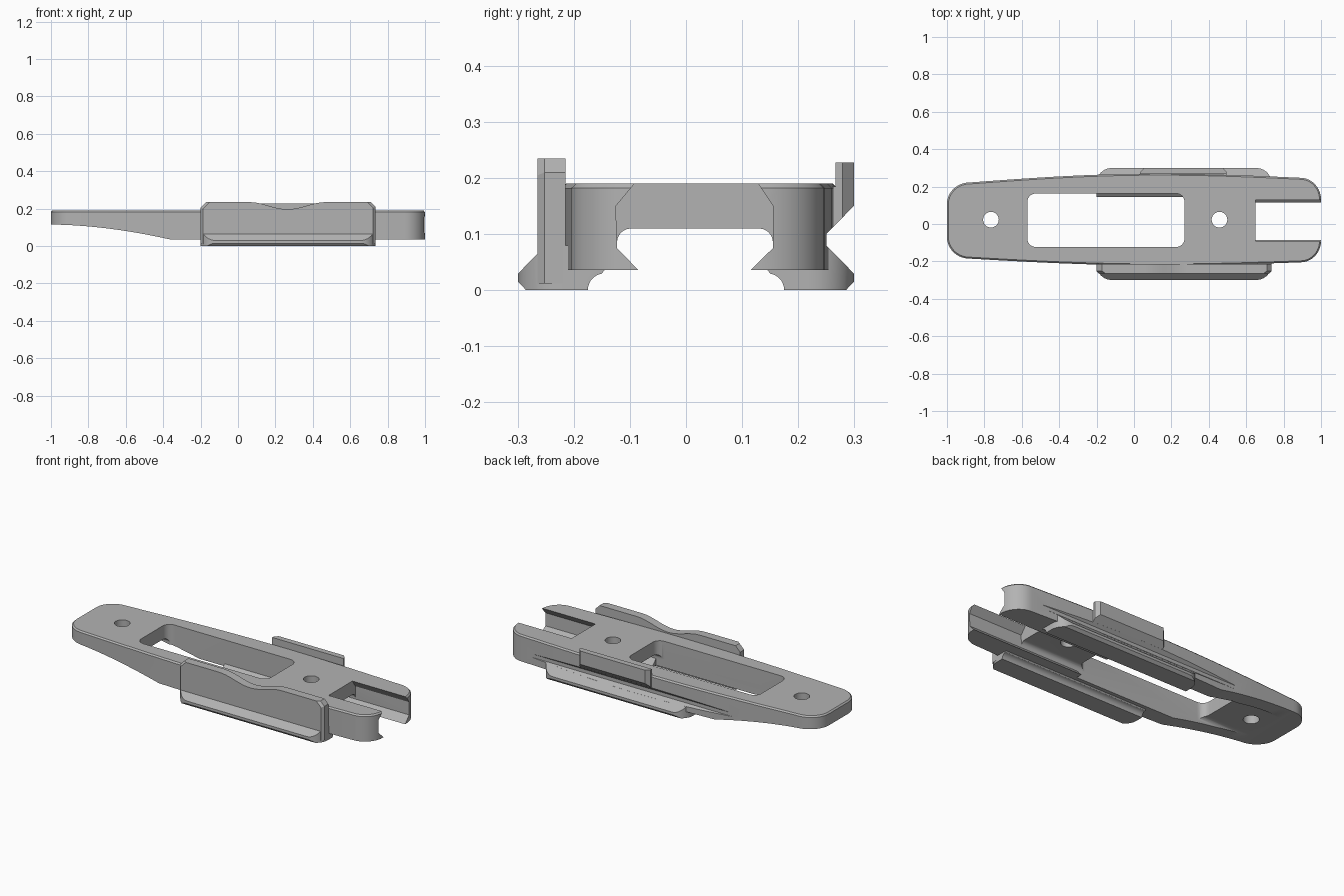
import bpy, bmesh, math

if "Cube" in bpy.data.objects:
    bpy.data.objects.remove(bpy.data.objects["Cube"], do_unlink=True)

grey = bpy.data.materials.new("plain grey")
grey.use_nodes = True
COLOUR = (0.45, 0.45, 0.45, 1)
grey.diffuse_color = COLOUR
grey.node_tree.nodes["Principled BSDF"].inputs["Base Color"].default_value = COLOUR


def prism(name, pts, axis, lo, hi, bevel=0, pick=None):
    """Extrude a 2D profile along an axis, bevelling the edges chosen by pick."""
    place = {"x": lambda p, t: (t, p[0], p[1]),
             "y": lambda p, t: (p[0], t, p[1]),
             "z": lambda p, t: (p[0], p[1], t)}[axis]
    bm = bmesh.new()
    a = [bm.verts.new(place(p, lo)) for p in pts]
    b = [bm.verts.new(place(p, hi)) for p in pts]
    n = len(pts)
    bm.faces.new(a)
    bm.faces.new(b[::-1])
    for i in range(n):
        j = (i + 1) % n
        bm.faces.new((a[i], b[i], b[j], a[j]))
    bmesh.ops.recalc_face_normals(bm, faces=bm.faces)
    if bevel:
        edges = [e for e in bm.edges if pick(*(v.co for v in e.verts))]
        bmesh.ops.bevel(bm, geom=edges, offset=bevel, segments=1, affect="EDGES")
    mesh = bpy.data.meshes.new(name)
    bm.to_mesh(mesh)
    bm.free()
    mesh.materials.append(grey)
    ob = bpy.data.objects.new(name, mesh)
    bpy.context.collection.objects.link(ob)
    return ob


def combine(ob, other, operation="DIFFERENCE"):
    mod = ob.modifiers.new("cut", "BOOLEAN")
    mod.operation, mod.solver, mod.object = operation, "EXACT", other
    bpy.context.view_layer.objects.active = ob
    bpy.ops.object.modifier_apply(modifier=mod.name)
    bpy.data.objects.remove(other, do_unlink=True)


def arc(cx, cy, rx, ry, start, end, n=10):
    angles = [math.radians(start + (end - start) * i / n) for i in range(n + 1)]
    return [(cx + rx * math.cos(t), cy + ry * math.sin(t)) for t in angles]


def round_rect(x0, x1, y0, y1, r):
    return (arc(x1 - r, y1 - r, r, r, 0, 90) + arc(x0 + r, y1 - r, r, r, 90, 180)
            + arc(x0 + r, y0 + r, r, r, 180, 270) + arc(x1 - r, y0 + r, r, r, 270, 360))


def side(x0, y0, x1, y1, bulge, n=12):
    """Slightly bowed long edge of the body."""
    return [(x0 + (x1 - x0) * i / n,
             y0 + (y1 - y0) * i / n + bulge * math.sin(math.pi * i / n))
            for i in range(1, n)]


# Body with bowed sides and rounded ends
outline = (arc(0.89, 0.13, 0.11, 0.117, 0, 90)
           + side(0.89, 0.247, -0.88, 0.222, 0.034)
           + arc(-0.88, 0.107, 0.12, 0.115, 90, 180)
           + arc(-0.88, -0.07, 0.12, 0.115, 180, 270)
           + side(-0.88, -0.185, 0.89, -0.205, -0.026)
           + arc(0.89, -0.09, 0.11, 0.115, 270, 360))
TOP, BASE = 0.19, 0.036
body = prism("body", outline, "z", BASE, TOP, 0.008,
             lambda p, q: min(p.z, q.z) > TOP - 0.001)

# Curved underside of the tail
under = [(-1.1, 0), (-0.365, 0), (-0.365, 0.036)]
under += [(-0.365 - 0.635 * t, 0.036 + 0.079 * (1 - (1 - t) ** 1.8))
          for t in [i / 14 for i in range(1, 15)]] + [(-1.1, 0.115)]
combine(body, prism("tail_cutter", under, "y", -0.5, 0.5))

# Central window
combine(body, prism("window_cutter", round_rect(-0.57, 0.27, -0.123, 0.163, 0.045), "z", -0.1, 0.4))

# Round bolt holes
for x in (-0.765, 0.457):
    combine(body, prism("hole_cutter", arc(x, 0.023, 0.042, 0.042, 0, 345, 23), "z", -0.1, 0.4))

# Channel under the body: dovetail at the fork end, straight walls elsewhere
ceiling = arc(0.13, 0.085, 0.025, 0.025, 0, 90, 6) + arc(-0.098, 0.085, 0.025, 0.025, 90, 180, 6)
lips = [(-0.123, 0.075), (-0.085, 0.036), (-0.085, 0), (0.115, 0), (0.115, 0.036), (0.155, 0.075)]
combine(body, prism("dovetail_cutter", ceiling + lips, "x", 0.25, 1.2))
combine(body, prism("channel_cutter", ceiling + [(-0.123, 0), (0.155, 0)], "x", -1.2, 0.28))

# Fork slot, narrower at its top and bottom edges
slot = [(-0.09, 0.25), (-0.09, 0.192), (-0.125, 0.15)] + lips + [(0.155, 0.15), (0.127, 0.192), (0.127, 0.25)]
combine(body, prism("slot_cutter", slot, "x", 0.65, 1.2))

# Groove along the back side
groove = [(0.25, 0.08), (0.25, 0.1), (0.35, 0.2), (0.35, -0.02)]
combine(body, prism("groove_cutter", groove, "x", -1.2, 1.2))

# Lower flanges, mirrored front and back
X0, X1 = -0.2, 0.735
for name, s in (("front_flange", -1), ("back_flange", 1)):
    profile = [(0.175, 0), (0.285, 0), (0.299, 0.015), (0.299, 0.03), (0.25, 0.08), (0.2, 0.08),
               (0.145, 0.036)] + arc(0.145, 0, 0.03, 0.03, 80, 10, 6)
    flange = prism(name, [(s * y, z) for y, z in profile], "x", X0 - 0.05, X1 + 0.05)
    plan = (arc(X1 - 0.08, 0.219, 0.08, 0.08, 0, 90) + arc(X0 + 0.08, 0.219, 0.08, 0.08, 90, 180)
            + [(X0, 0.1), (X1, 0.1)])
    combine(flange, prism("flange_mask", [(x, s * y) for x, y in plan], "z", -0.1, 0.2), "INTERSECT")

# Front plate with a shallow dip in its top edge
dip = [(0.47 - 0.41 * i / 16, 0.235 - 0.019 * (1 - math.cos(2 * math.pi * i / 16))) for i in range(17)]
plate = [(X0, 0.012), (X1, 0.012), (X1, 0.21), (X1 - 0.025, 0.235)] + dip + [(X0 + 0.03, 0.235), (X0, 0.205)]
prism("front_plate", plate, "y", -0.265, -0.215, 0.013,
      lambda p, q: max(p.y, q.y) < -0.26 and (abs(p.x - q.x) < 0.05 and abs(p.z - q.z) > 0.02))

# Back tab with a sloped underside
tab = [(0.235, 0.1), (0.25, 0.1), (0.299, 0.15), (0.299, 0.228), (0.266, 0.228), (0.266, 0.185), (0.235, 0.185)]
prism("back_tab", tab, "x", 0.035, 0.495, 0.02,
      lambda p, q: min(p.y, q.y) > 0.29 and abs(p.x - q.x) < 0.01)

# Smooth curved walls, keep hard edges
bpy.ops.object.select_all(action="DESELECT")
for ob in bpy.context.scene.objects:
    if ob.type == "MESH":
        ob.select_set(True)
        bpy.context.view_layer.objects.active = ob
bpy.ops.object.shade_smooth_by_angle(angle=math.radians(30))
